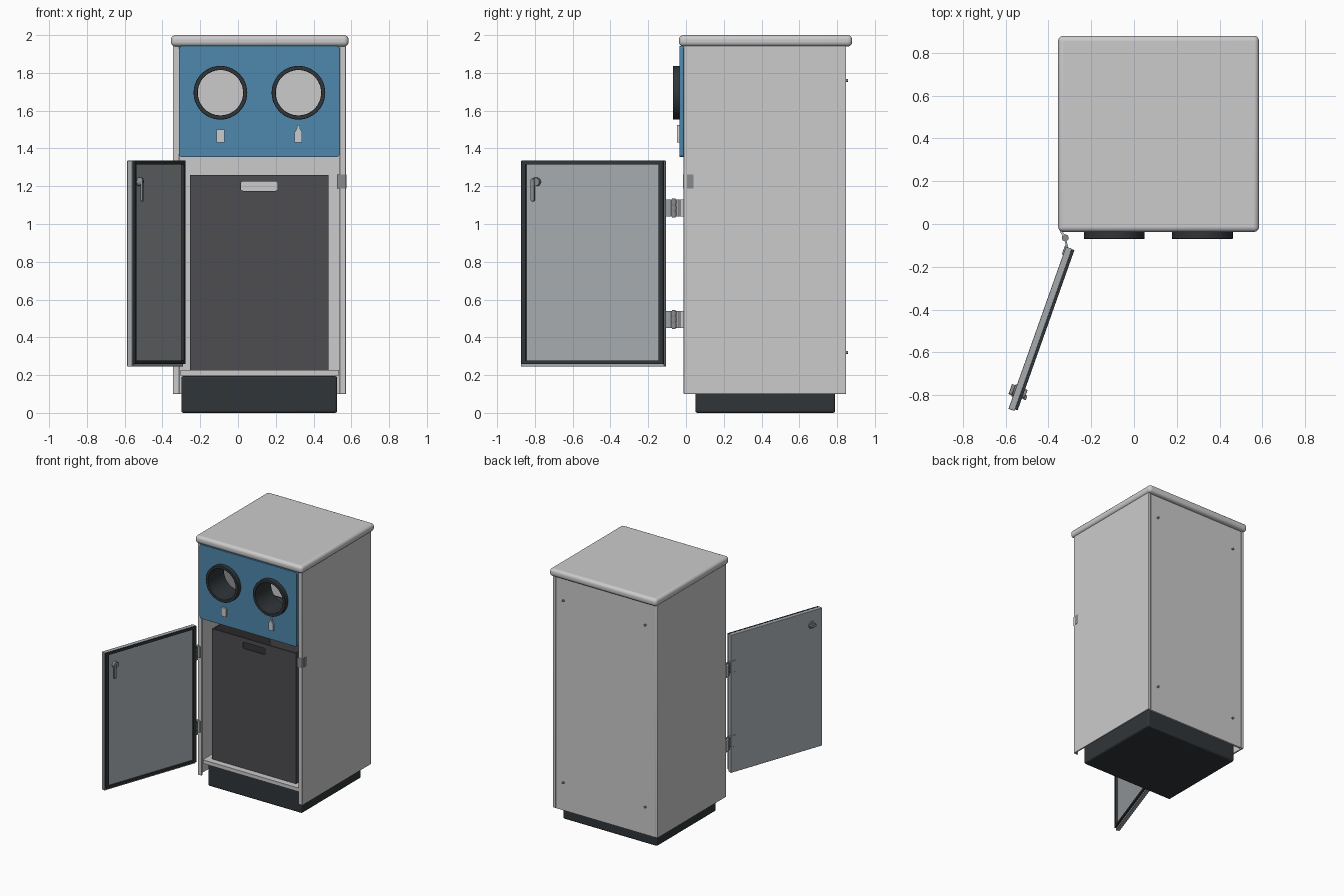
import bpy, bmesh, math
from mathutils import Matrix, Vector

if "Cube" in bpy.data.objects:
    bpy.data.objects.remove(bpy.data.objects["Cube"])

def mat(name, c):
    m = bpy.data.materials.new(name)
    m.diffuse_color = (*c, 1)
    m.use_nodes = True
    m.node_tree.nodes["Principled BSDF"].inputs["Base Color"].default_value = m.diffuse_color
    return m

BLUE = mat("blue", (0.075, 0.246, 0.42))
BLACK = mat("black", (0.03, 0.036, 0.04))
CHARCOAL = mat("charcoal", (0.075, 0.075, 0.08))
SLATE = mat("slate", (0.38, 0.41, 0.43))
STEEL = mat("steel", (0.25, 0.26, 0.27))

# Frames: local x = across, y = up, z = towards the viewer of that face
FRONT = Matrix.Rotation(math.pi / 2, 4, 'X')
FLAT = Matrix.Identity(4)

def rect(x0, x1, y0, y1, r=0.0, n=5):
    if r <= 0:
        return [(x0, y0), (x1, y0), (x1, y1), (x0, y1)]
    pts = []
    for i, (cx, cy) in enumerate([(x1 - r, y1 - r), (x0 + r, y1 - r), (x0 + r, y0 + r), (x1 - r, y0 + r)]):
        for k in range(n + 1):
            a = math.pi / 2 * (i + k / n)
            pts.append((cx + r * math.cos(a), cy + r * math.sin(a)))
    return pts

def circle(cx, cy, r, n=48):
    return [(cx + r * math.cos(2 * math.pi * k / n), cy + r * math.sin(2 * math.pi * k / n)) for k in range(n)]

def finish(ob, material, bevel, segs=3):
    if material:
        ob.data.materials.append(material)
    if bevel:
        b = ob.modifiers.new("bevel", 'BEVEL')
        b.width, b.segments = bevel, segs
        b.limit_method, b.angle_limit = 'ANGLE', math.radians(50)
    return ob

def plate(name, loops, w0, w1, frame=FRONT, material=None, bevel=0):
    """Extrude outlines (first outer, the rest holes) between depths w0 and w1."""
    cu = bpy.data.curves.new(name, 'CURVE')
    cu.dimensions, cu.fill_mode, cu.extrude = '2D', 'BOTH', abs(w1 - w0) / 2
    for pts in loops:
        s = cu.splines.new('POLY')
        s.points.add(len(pts) - 1)
        for p, (x, y) in zip(s.points, pts):
            p.co = (x, y, 0, 1)
        s.use_cyclic_u = True
    tmp = bpy.data.objects.new(name + "_curve", cu)
    bpy.context.collection.objects.link(tmp)
    dg = bpy.context.evaluated_depsgraph_get()
    me = bpy.data.meshes.new_from_object(tmp.evaluated_get(dg))
    bpy.data.objects.remove(tmp)
    bm = bmesh.new()
    bm.from_mesh(me)
    bmesh.ops.remove_doubles(bm, verts=bm.verts, dist=1e-5)
    bmesh.ops.dissolve_limit(bm, angle_limit=0.01, verts=bm.verts, edges=bm.edges)
    bmesh.ops.recalc_face_normals(bm, faces=bm.faces)
    bm.to_mesh(me)
    bm.free()
    me.transform(frame @ Matrix.Translation((0, 0, (w0 + w1) / 2)))
    ob = bpy.data.objects.new(name, me)
    bpy.context.collection.objects.link(ob)
    return finish(ob, material, bevel)

def box(name, x, y, z, material=None, bevel=0, segs=3):
    bm = bmesh.new()
    bmesh.ops.create_cube(bm, size=1)
    me = bpy.data.meshes.new(name)
    size = Matrix.Diagonal((x[1] - x[0], y[1] - y[0], z[1] - z[0], 1))
    bm.transform(Matrix.Translation((sum(x) / 2, sum(y) / 2, sum(z) / 2)) @ size)
    bm.to_mesh(me)
    bm.free()
    ob = bpy.data.objects.new(name, me)
    bpy.context.collection.objects.link(ob)
    return finish(ob, material, bevel, segs)

# Cabinet shell: plinth, shelf, folded side panels, back, lid
box("plinth", (-0.30, 0.525), (0.05, 0.79), (0, 0.195), BLACK, 0.012)
box("shelf", (-0.305, 0.535), (-0.005, 0.832), (0.197, 0.226))
channel = [(0.572, -0.012), (0.572, 0.848), (0.548, 0.848), (0.548, 0.836), (0.56, 0.836),
           (0.56, 0.0), (0.537, 0.0), (0.537, -0.012)]
for side, pts in (("right", channel), ("left", [(0.227 - x, y) for x, y in channel])):
    plate(side + "_panel", [pts], 0.10, 1.945, FLAT, None, 0.004)
box("back_panel", (-0.319, 0.546), (0.83, 0.846), (0.10, 1.945))
box("lid", (-0.355, 0.585), (-0.037, 0.88), (1.94, 2.0), None, 0.024, 5)
for i, (x, z) in enumerate((x, z) for x in (-0.238, 0.48) for z in (0.32, 1.76)):
    plate(f"back_screw_{i}", [circle(x, z, 0.008, 16)], -0.858, -0.84, FRONT, STEEL)

# Blue fascia with two round openings and pictograms
HOLES = (-0.093, 0.32)
plate("fascia", [rect(-0.312, 0.537, 1.355, 1.942, 0.014)] + [circle(x, 1.695, 0.138) for x in HOLES],
      0.0, 0.034, FRONT, BLUE, 0.005)
for i, x in enumerate(HOLES):
    plate(f"chute_{i}", [circle(x, 1.695, 0.142), circle(x, 1.695, 0.12)], -0.13, 0.07, FRONT, BLACK, 0.003)
plate("can_icon", [rect(-0.115, -0.071, 1.432, 1.50, 0.004)], 0.033, 0.048)
half = [(0.02, 1.432), (0.02, 1.485), (0.007, 1.508), (0.007, 1.525)]
plate("bottle_icon", [[(0.32 + x, z) for x, z in half] + [(0.32 - x, z) for x, z in half[::-1]]], 0.033, 0.048)

# Removable open-topped bin with grip slots
bx, by, bz = (-0.255, 0.48), (0.04, 0.76), (0.228, 1.26)
for name, y in (("front", by[0]), ("back", by[1] - 0.01)):
    plate(f"bin_{name}", [rect(*bx, *bz), rect(0.015, 0.21, 1.176, 1.226, 0.012)], -y - 0.01, -y, FRONT, CHARCOAL)
for name, x in (("left", bx[0]), ("right", bx[1] - 0.01)):
    box(f"bin_{name}", (x, x + 0.01), (by[0] + 0.01, by[1] - 0.01), bz, CHARCOAL)
box("bin_floor", (bx[0] + 0.01, bx[1] - 0.01), (by[0] + 0.01, by[1] - 0.01), (0.228, 0.24), CHARCOAL)

# Open door: local x runs from hinge to free edge, local z points outward
d = Vector((-0.334, -0.943, 0)).normalized()
up = Vector((0, 0, 1))
DOOR = Matrix.Translation((-0.278, -0.12, 0)) @ Matrix((d, up, d.cross(up))).transposed().to_4x4()
plate("door_skin", [rect(0, 0.805, 0.245, 1.335)], 0.013, 0.043, DOOR, SLATE, 0.003)
plate("door_seal", [rect(0.002, 0.797, 0.26, 1.335), rect(0.026, 0.773, 0.278, 1.315)], 0, 0.0135, DOOR, BLACK)
plate("latch_boss", [circle(0.715, 1.223, 0.023, 32)], -0.012, 0.014, DOOR, STEEL, 0.003)
plate("latch_lever", [rect(0.718, 0.740, 1.12, 1.24, 0.008)], -0.02, -0.008, DOOR, STEEL, 0.002)
plate("lock_plate", [circle(0.715, 1.223, 0.03, 32)], 0.042, 0.05, DOOR, STEEL, 0.002)
plate("lock_knob", [rect(0.69, 0.74, 1.213, 1.233, 0.009)], 0.049, 0.066, DOOR, STEEL, 0.002)

# Hinges: knuckle rings, body leaf, door leaf
for i, z in enumerate((0.495, 1.085)):
    z0, z1 = z - 0.045, z + 0.045
    plate(f"hinge_pin_{i}", [circle(-0.322, -0.065, 0.010, 24)], z0 - 0.006, z1 + 0.006, FLAT, STEEL)
    for k in range(3):
        a = z0 + k * 0.031
        plate(f"hinge_knuckle_{i}_{k}", [circle(-0.322, -0.065, 0.016, 24)], a, a + 0.028, FLAT, STEEL)
    plate(f"hinge_body_leaf_{i}", [[(-0.345, -0.012), (-0.345, -0.04), (-0.322, -0.07), (-0.315, -0.063),
          (-0.334, -0.036), (-0.31, -0.036), (-0.31, -0.029), (-0.334, -0.029), (-0.334, -0.012)]], z0, z1, FLAT)
    plate(f"hinge_door_leaf_{i}", [[(-0.326, -0.07), (-0.318, -0.07), (-0.306, -0.115), (-0.316, -0.115)]],
          z0, z1, FLAT, SLATE)
    plate(f"hinge_door_tab_{i}", [rect(-0.004, 0.04, z0, z1)], 0.042, 0.049, DOOR, SLATE, 0.002)

# Latch strike wrapped around the right post
box("strike_front", (0.525, 0.572), (-0.015, -0.008), (1.187, 1.262), STEEL)
box("strike_side", (0.556, 0.5745), (0.005, 0.04), (1.187, 1.262), STEEL)

# Smooth curved faces, keep crisp edges
bpy.ops.object.select_all(action='SELECT')
bpy.context.view_layer.objects.active = bpy.data.objects["lid"]
bpy.ops.object.shade_smooth_by_angle(angle=math.radians(35))
bpy.ops.object.select_all(action='DESELECT')
